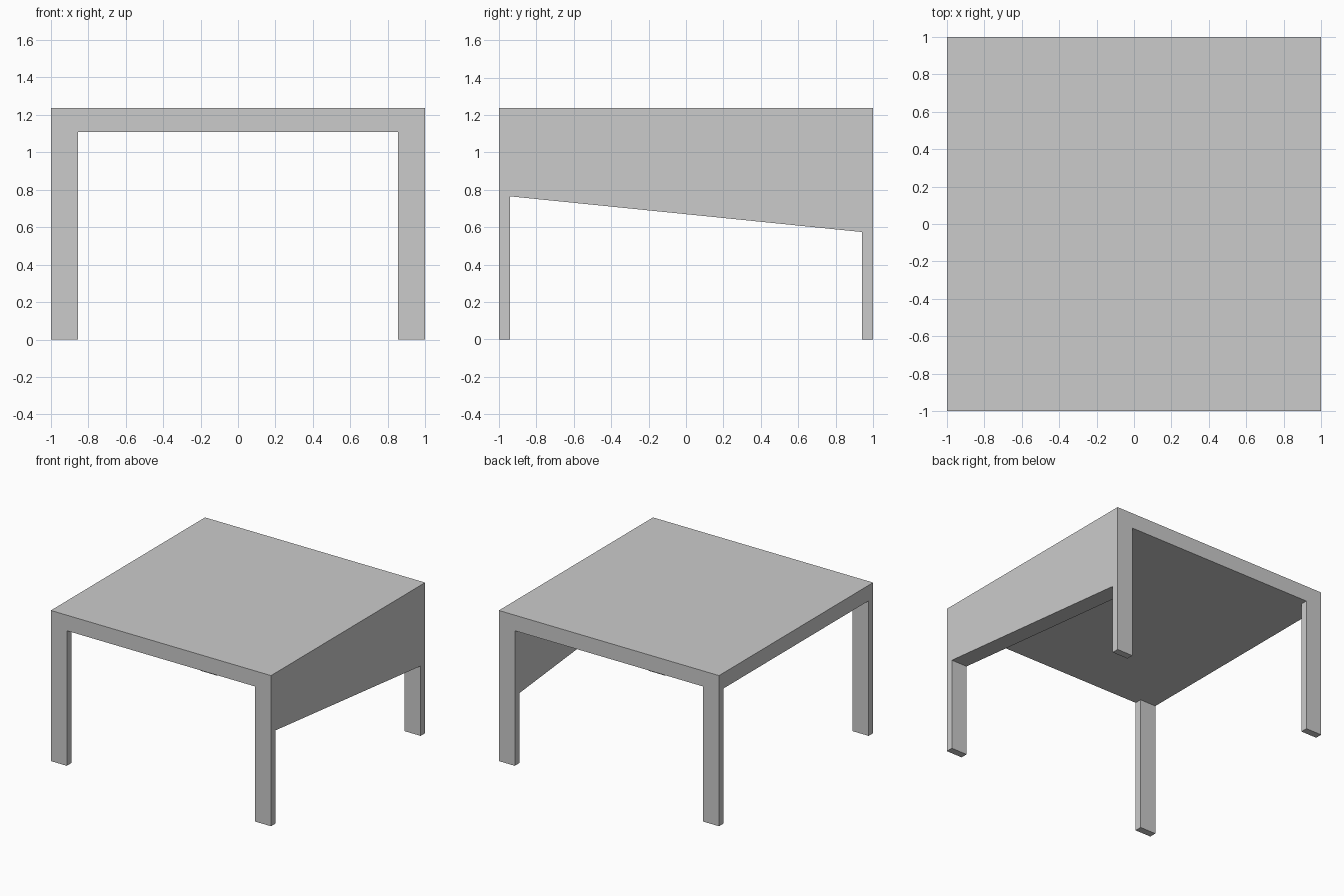
import bpy, bmesh
from mathutils import Vector

if "Cube" in bpy.data.objects:
    bpy.data.objects.remove(bpy.data.objects["Cube"])

TOP, UNDER = 1.237, 1.109     # tabletop upper and lower heights
LEG_W, LEG_D = 0.145, 0.058   # leg size along x and y


def add_prism(name, profile, x0, x1):
    """Extrude a (y, z) profile along x from x0 to x1."""
    bm = bmesh.new()
    face = bm.faces.new([bm.verts.new((x0, y, z)) for y, z in profile])
    ext = bmesh.ops.extrude_face_region(bm, geom=[face])
    verts = [v for v in ext["geom"] if isinstance(v, bmesh.types.BMVert)]
    bmesh.ops.translate(bm, verts=verts, vec=Vector((x1 - x0, 0, 0)))
    bmesh.ops.recalc_face_normals(bm, faces=bm.faces)
    mesh = bpy.data.meshes.new(name)
    bm.to_mesh(mesh)
    bm.free()
    obj = bpy.data.objects.new(name, mesh)
    bpy.context.collection.objects.link(obj)
    return obj


def add_box(name, x, y, z):
    return add_prism(name, [(y[0], z[0]), (y[1], z[0]), (y[1], z[1]), (y[0], z[1])], *x)


# Flat square tabletop
add_box("tabletop", (-1, 1), (-1, 1), (UNDER, TOP))

# Four flat legs flush with the corners
for side, sx in (("left", -1), ("right", 1)):
    for end, sy in (("front", -1), ("back", 1)):
        add_box(f"{end}_{side}_leg",
                sorted((sx, sx * (1 - LEG_W))),
                sorted((sy, sy * (1 - LEG_D))),
                (0, UNDER))

# Solid panel between the right legs, with a sloping lower edge
inner = 1 - LEG_D
add_prism("right_side_panel",
          [(-inner, 0.765), (inner, 0.574), (inner, UNDER), (-inner, UNDER)],
          1 - LEG_W, 1)
